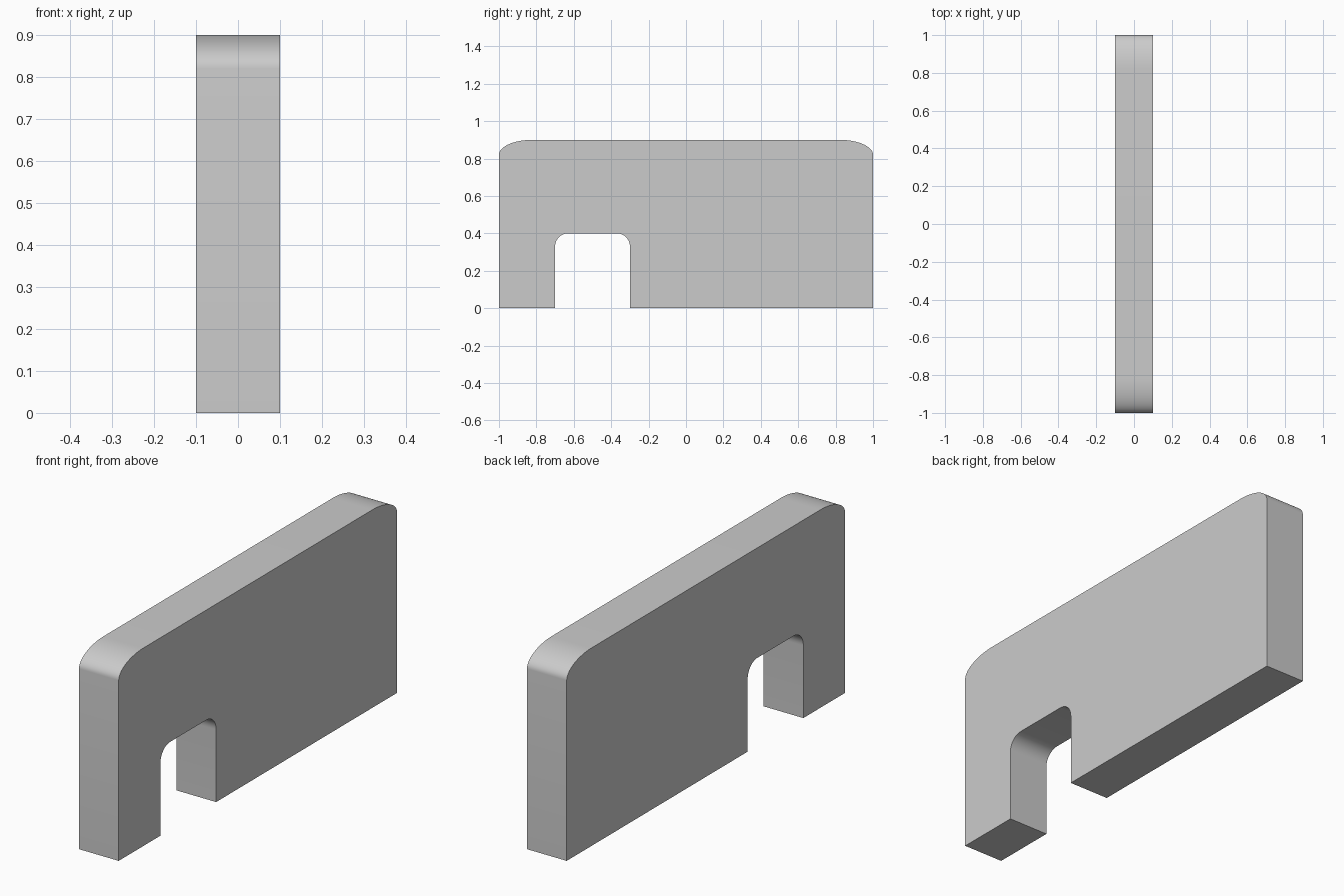
import bpy, bmesh, math

if "Cube" in bpy.data.objects:
    bpy.data.objects.remove(bpy.data.objects["Cube"])

HALF_X = 0.10


def arc(cy, cz, ry, rz, start, end, steps=12):
    """Points of an elliptical corner in the y-z plane, angles in degrees."""
    pts = []
    for i in range(steps + 1):
        a = math.radians(start + (end - start) * i / steps)
        pts.append((cy + ry * math.cos(a), cz + rz * math.sin(a)))
    return pts


# Wall outline: soft elliptical top corners
RY, RZ, TOP = 0.18, 0.08, 0.90
profile = [(1.0, 0.0)]
profile += arc(1 - RY, TOP - RZ, RY, RZ, 0, 90, 16)
profile += arc(-1 + RY, TOP - RZ, RY, RZ, 90, 180, 16)
profile += [(-1.0, 0.0)]

# Doorway opening with rounded upper corners
R, HEAD, Y0, Y1 = 0.07, 0.40, -0.70, -0.30
profile += [(Y0, 0.0)]
profile += arc(Y0 + R, HEAD - R, R, R, 180, 90)
profile += arc(Y1 - R, HEAD - R, R, R, 90, 0)
profile += [(Y1, 0.0)]

# Extrude the outline through the wall thickness
bm = bmesh.new()
face = bm.faces.new([bm.verts.new((-HALF_X, y, z)) for y, z in profile])
ext = bmesh.ops.extrude_face_region(bm, geom=[face])
moved = [v for v in ext["geom"] if isinstance(v, bmesh.types.BMVert)]
bmesh.ops.translate(bm, verts=moved, vec=(2 * HALF_X, 0, 0))
bmesh.ops.recalc_face_normals(bm, faces=bm.faces[:])

mesh = bpy.data.meshes.new("wall_with_doorway")
bm.to_mesh(mesh)
bm.free()
wall = bpy.data.objects.new("wall_with_doorway", mesh)
bpy.context.collection.objects.link(wall)

# Smooth rounded corners, crisp edges elsewhere
bpy.context.view_layer.objects.active = wall
wall.select_set(True)
bpy.ops.object.shade_smooth_by_angle(angle=math.radians(30))
